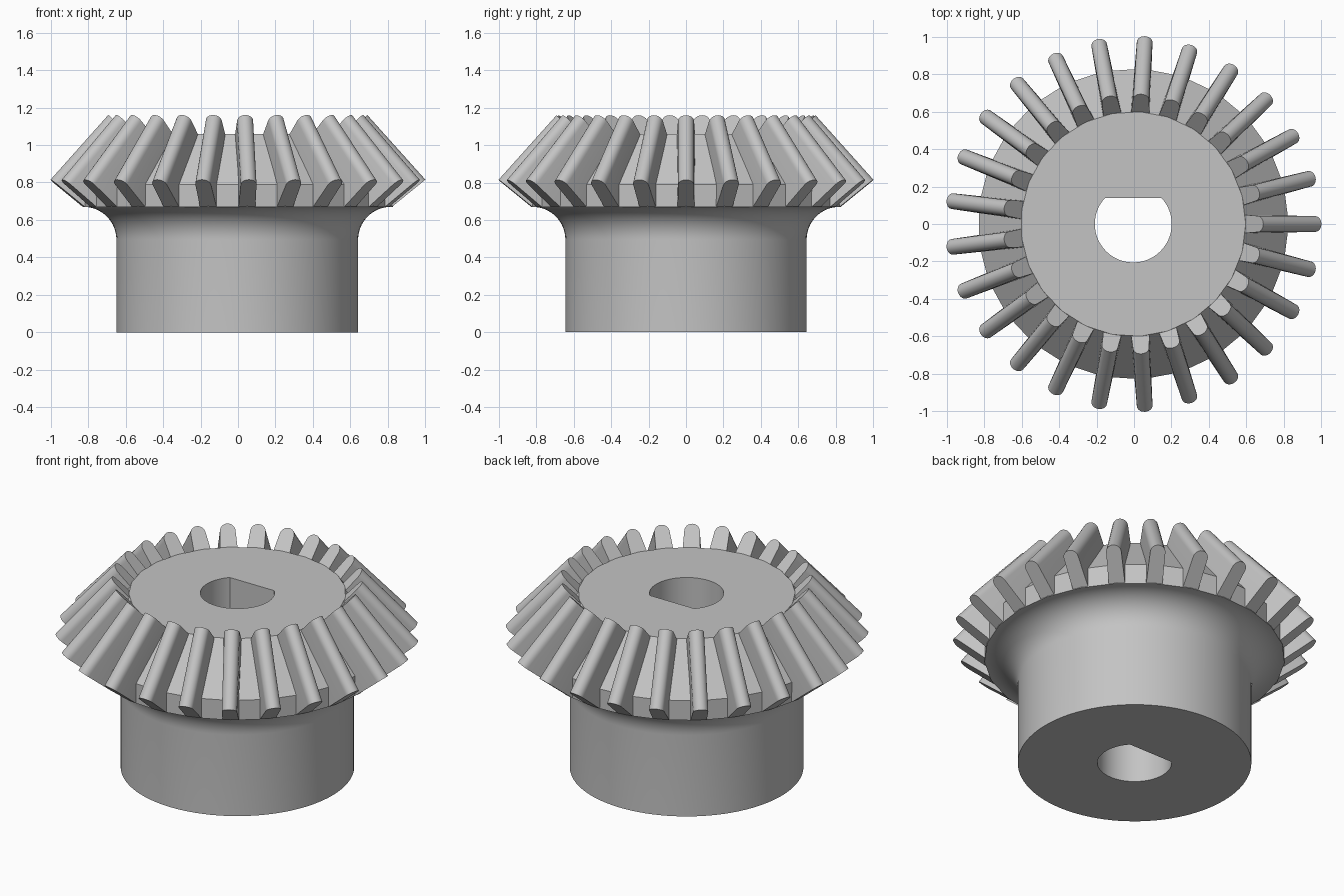
import bpy, bmesh
from math import sin, cos, pi, radians
from mathutils import Vector, Matrix

if "Cube" in bpy.data.objects:
    bpy.data.objects.remove(bpy.data.objects["Cube"], do_unlink=True)

TEETH = 25
SEGMENTS = TEETH * 4
STEP = 2 * pi / TEETH
OFFSET = Vector((-0.004, 0, 0))

steel = bpy.data.materials.new("grey_steel")
steel.use_nodes = True
steel.diffuse_color = (0.55, 0.55, 0.55, 1)
steel.node_tree.nodes["Principled BSDF"].inputs["Base Color"].default_value = (0.55, 0.55, 0.55, 1)


def finish(bm, name, angle):
    bmesh.ops.recalc_face_normals(bm, faces=bm.faces)
    bmesh.ops.translate(bm, vec=OFFSET, verts=bm.verts)
    mesh = bpy.data.meshes.new(name)
    bm.to_mesh(mesh)
    bm.free()
    mesh.materials.append(steel)
    obj = bpy.data.objects.new(name, mesh)
    bpy.context.collection.objects.link(obj)
    bpy.ops.object.select_all(action='DESELECT')
    obj.select_set(True)
    bpy.context.view_layer.objects.active = obj
    bpy.ops.object.shade_smooth_by_angle(angle=radians(angle))
    return obj


def circle(r, z):
    return [Vector((r * cos(2 * pi * i / SEGMENTS), r * sin(2 * pi * i / SEGMENTS), z))
            for i in range(SEGMENTS)]


def faceted(r, z):
    # One straight side per gap between teeth
    corners = [Vector((r * cos(k * STEP), r * sin(k * STEP), z)) for k in range(TEETH)]
    return [corners[k].lerp(corners[(k + 1) % TEETH], j / 4)
            for k in range(TEETH) for j in range(4)]


def bore(z):
    # Round shaft hole with one flat side
    return [Vector((p.x, min(p.y, 0.14), z)) for p in circle(0.205, z)]


# Gear body: hub, flared neck, faceted cone and bore in one closed loft
rings = [bore(0), circle(0.645, 0)]
for i in range(17):
    a = pi / 2 * i / 16
    rings.append(circle(0.82 - 0.175 * cos(a), 0.495 + 0.175 * sin(a)))
rings += [faceted(0.83, 0.67), faceted(0.83, 0.79), faceted(0.6, 1.06), bore(1.06)]

bm = bmesh.new()
loops = [[bm.verts.new(p) for p in ring] for ring in rings]
for k, low in enumerate(loops):
    high = loops[(k + 1) % len(loops)]
    for i in range(SEGMENTS):
        j = (i + 1) % SEGMENTS
        bm.faces.new((low[i], low[j], high[j], high[i]))
finish(bm, "gear_body", 10)


def tooth_end(base, tip, base_half, tip_half):
    # Tapered outline with a fully rounded tip
    base, tip = Vector(base), Vector(tip)
    length = (tip - base).length
    up = (tip - base) / length
    outline = [(-base_half, 0)]
    for i in range(13):
        a = pi * i / 12
        outline.append((-tip_half * cos(a), length - tip_half * (1 - sin(a))))
    outline.append((base_half, 0))
    return [base + up * h + Vector((0, w, 0)) for w, h in outline]


# Bevel teeth, repeated around the cone
outer = tooth_end((0.828, 0, 0.672), (1.004, 0, 0.815), 0.045, 0.042)
inner = tooth_end((0.58, 0, 1.04), (0.694, 0, 1.16), 0.05, 0.043)
bm = bmesh.new()
for k in range(TEETH):
    turn = Matrix.Rotation(k * STEP, 3, 'Z')
    a = [bm.verts.new(turn @ p) for p in outer]
    b = [bm.verts.new(turn @ p) for p in inner]
    bm.faces.new(a)
    bm.faces.new(b[::-1])
    for i in range(len(a)):
        j = (i + 1) % len(a)
        bm.faces.new((a[i], b[i], b[j], a[j]))
finish(bm, "gear_teeth", 30)
